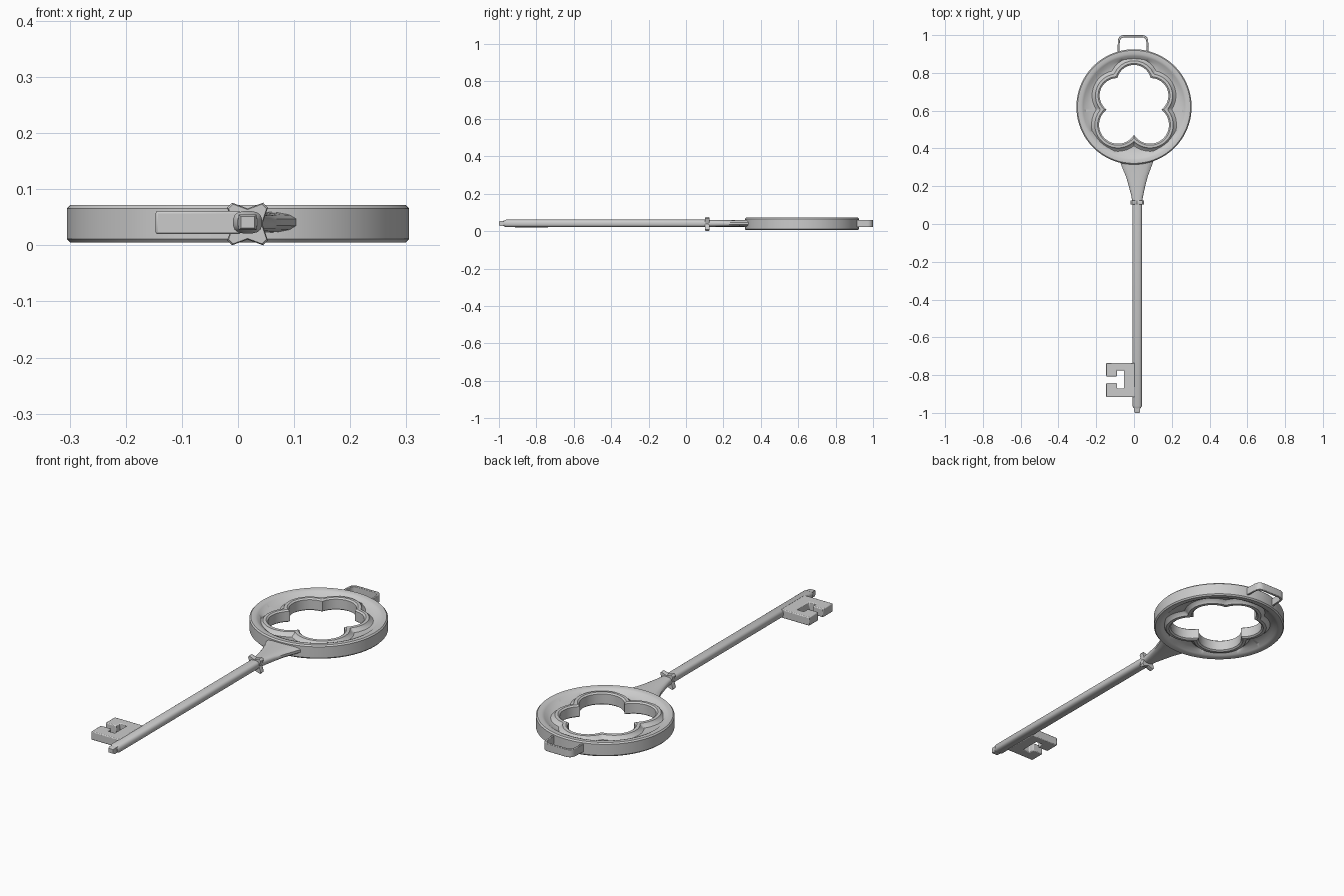
import bpy, bmesh, math
from math import sin, cos, pi, sqrt

if "Cube" in bpy.data.objects:
    bpy.data.objects.remove(bpy.data.objects["Cube"])


def finish(name, bm, angle=35, bevel=0):
    bmesh.ops.recalc_face_normals(bm, faces=bm.faces)
    me = bpy.data.meshes.new(name)
    bm.to_mesh(me)
    bm.free()
    ob = bpy.data.objects.new(name, me)
    bpy.context.collection.objects.link(ob)
    bpy.ops.object.select_all(action='DESELECT')
    bpy.context.view_layer.objects.active = ob
    ob.select_set(True)
    if bevel:
        m = ob.modifiers.new("bevel", 'BEVEL')
        m.width = bevel
        m.segments = 2
    bpy.ops.object.shade_smooth_by_angle(angle=math.radians(angle))
    return ob


def loft(name, rings, wrap=False, **kw):
    """Skin a list of point rings; cap the ends unless wrapped."""
    bm = bmesh.new()
    vs = [[bm.verts.new(p) for p in r] for r in rings]
    n = len(rings[0])
    for i in range(len(vs) if wrap else len(vs) - 1):
        a, b = vs[i], vs[(i + 1) % len(vs)]
        for j in range(n):
            k = (j + 1) % n
            bm.faces.new((a[j], a[k], b[k], b[j]))
    if not wrap:
        bm.faces.new(vs[0])
        bm.faces.new(vs[-1])
    return finish(name, bm, **kw)


def prism(name, pts, z0, z1, **kw):
    return loft(name, [[(x, y, z) for x, y in pts] for z in (z0, z1)], **kw)


# Bow: round disc with raised rims and a five-lobed opening
CY = 0.63
LOBES = [(0, .752, .09), (.09, .68, .092), (-.09, .68, .092),
         (.085, .525, .1), (-.085, .525, .1)]
DISC = [(0, .62, .305)]


def ray(t, circles, off):
    best = 0
    for cx, cy, r in circles:
        b = cos(t) * cx + sin(t) * (cy - CY)
        d = b * b - cx * cx - (cy - CY) ** 2 + (r + off) ** 2
        if d > 0:
            best = max(best, b + sqrt(d))
    return best


def bow_ring(circles, off, z):
    ring = []
    for i in range(160):
        t = 2 * pi * i / 160 + pi / 2
        r = ray(t, circles, off)
        ring.append((r * cos(t), CY + r * sin(t), z))
    return ring


half = [(DISC, 0, .027), (DISC, -.006, .0335), (DISC, -.025, .0335),
        (DISC, -.036, .029), (DISC, -.05, .017), (LOBES, .04, .012),
        (LOBES, .028, .02), (LOBES, .022, .029), (LOBES, .008, .030),
        (LOBES, 0, .024)]
MID = .0385
section = [(c, o, MID + h) for c, o, h in half]
section += [(c, o, MID - h) for c, o, h in reversed(half)]
loft("bow", [bow_ring(*s) for s in section], wrap=True)


# Hanging loop: flat band bent into a rounded bracket
def loop_path(w, top, r):
    pts = [(-w - .003, .91)]
    for cx, a0 in ((-w + r, pi), (w - r, pi / 2)):
        for i in range(7):
            a = a0 - i * pi / 12
            pts.append((cx + r * cos(a), top - r + r * sin(a)))
    return pts + [(w + .003, .91)]


outer = loop_path(.08, 1.0, .03)
inner = loop_path(.07, .988, .022)
loft("hanging_loop", [[(ox - .005, oy, .022), (ox - .005, oy, .06),
                       (ix - .005, iy, .06), (ix - .005, iy, .022)]
                      for (ox, oy), (ix, iy) in zip(outer, inner)], bevel=.002)

# Neck: flared taper joining bow and shaft
SX, SZ = .017, .041


def oval(y, rx, rz, cx=SX, n=16, power=.7):
    ring = []
    for i in range(n):
        a = 2 * pi * (i + .5) / n
        c, s = cos(a), sin(a)
        ring.append((cx + math.copysign(abs(c) ** power, c) * rx, y,
                     SZ + math.copysign(abs(s) ** power, s) * rz))
    return ring


loft("neck", [oval(y, rx, rz, cx) for y, rx, rz, cx in
              ((.34, .093, .02, .014), (.3, .078, .019, .014), (.25, .058, .018, .015),
               (.2, .044, .018, .016), (.15, .032, .018, SX), (.115, .026, .018, SX))])

# Collar: four-pointed block with hollow sides
collar = []
for k in range(4):
    a = pi / 4 + k * pi / 2
    for da, r in ((-.13, .052), (.13, .052), (pi / 4, .03)):
        collar.append((SX + r * cos(a + da) * .88, .038 + r * sin(a + da) * .88))
zs = [p[1] for p in collar]
collar = [(x, .076 * (z - min(zs)) / (max(zs) - min(zs))) for x, z in collar]
loft("collar", [[(SX + (x - SX) * s, y, .038 + (z - .038) * s) for x, z in collar]
                for y, s in ((.102, .93), (.107, 1), (.12, 1), (.125, .93))], angle=30)

# Shaft with chamfered end
loft("shaft", [oval(y, rx, rz) for y, rx, rz in
               ((.12, .026, .02), (-.962, .026, .02), (-.976, .018, .014))])

# Square tip
loft("tip", [[(SX + sx * r, y, SZ + sz * r * .85) for sx, sz in
              ((-1, -1), (1, -1), (1, 1), (-1, 1))]
             for y, r in ((-.965, .016), (-.992, .016), (-1.0, .012))], angle=30)

# Bit: plate with a sideways T-shaped cut
prism("bit", [(.005, -.735), (-.147, -.735), (-.147, -.807), (-.09, -.807),
              (-.09, -.775), (-.053, -.775), (-.053, -.87), (-.09, -.87),
              (-.09, -.842), (-.147, -.842), (-.147, -.917), (.005, -.917)],
      .02, .061, angle=30, bevel=.004)
